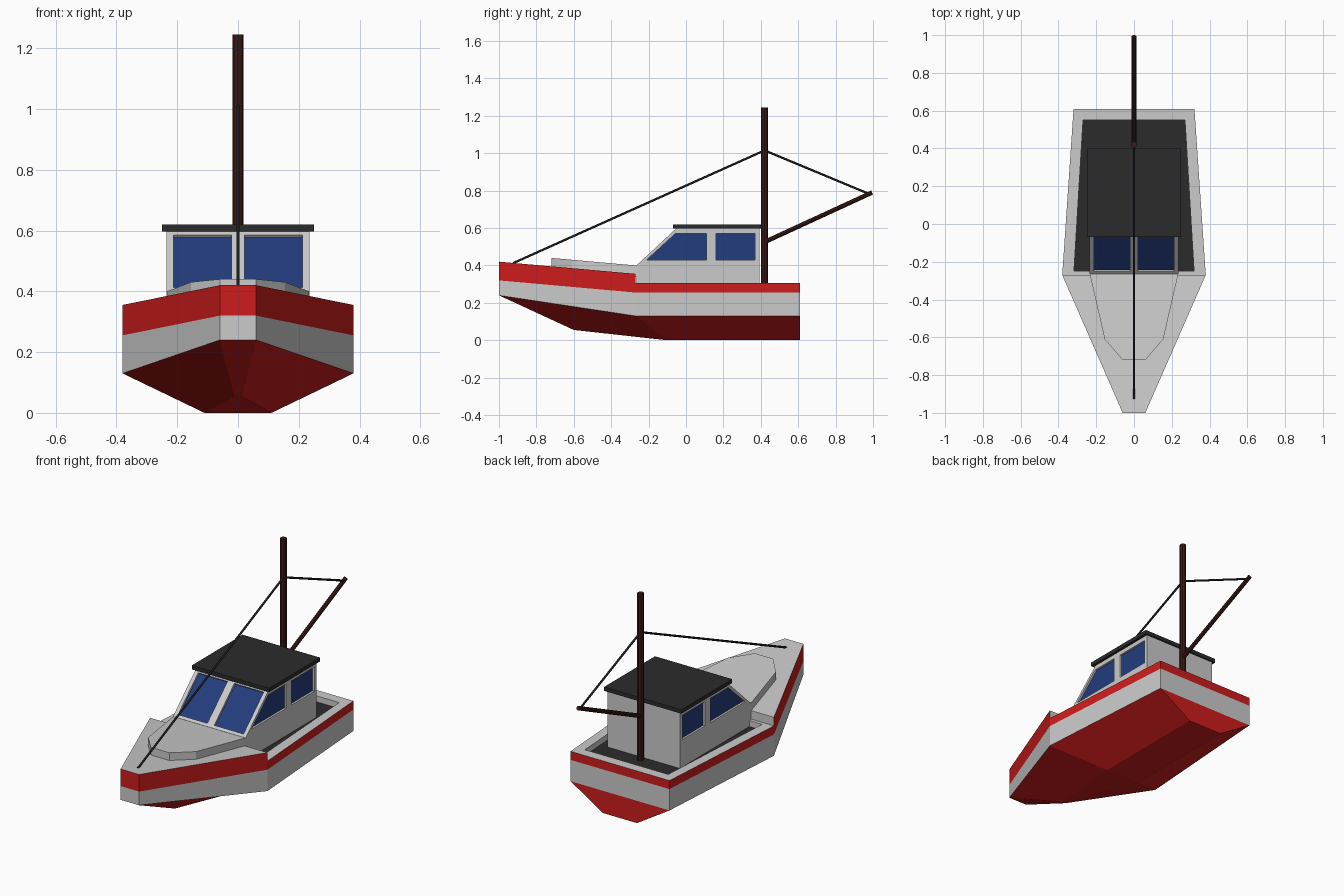
import bpy, bmesh
from mathutils import Vector

if "Cube" in bpy.data.objects:
    bpy.data.objects.remove(bpy.data.objects["Cube"])


def material(name, rgb):
    m = bpy.data.materials.new(name)
    m.diffuse_color = (*rgb, 1)
    m.use_nodes = True
    m.node_tree.nodes["Principled BSDF"].inputs["Base Color"].default_value = m.diffuse_color
    return m


RED = material("red_paint", (0.62, 0.012, 0.012))
DARK = material("dark_deck", (0.024, 0.024, 0.024))
WOOD = material("brown_wood", (0.045, 0.01, 0.008))
GLASS = material("blue_glass", (0.016, 0.045, 0.2))


def build(name, verts, faces, mat=None):
    me = bpy.data.meshes.new(name)
    me.from_pydata([tuple(v) for v in verts], [], faces)
    bm = bmesh.new()
    bm.from_mesh(me)
    bmesh.ops.recalc_face_normals(bm, faces=bm.faces)
    bm.to_mesh(me)
    bm.free()
    ob = bpy.data.objects.new(name, me)
    bpy.context.collection.objects.link(ob)
    if mat:
        me.materials.append(mat)
    return ob


def loft(name, rings, mat=None, closed=True, start=False, end=False):
    """Skin between equal-length rings, with optional end caps."""
    n = len(rings[0])
    faces = [(r * n + i, r * n + (i + 1) % n, (r + 1) * n + (i + 1) % n, (r + 1) * n + i)
             for r in range(len(rings) - 1) for i in range(n if closed else n - 1)]
    if start:
        faces.append(tuple(range(n))[::-1])
    if end:
        faces.append(tuple(range(n * (len(rings) - 1), n * len(rings))))
    return build(name, [v for r in rings for v in r], faces, mat)


def both(half):
    """Mirror a half outline across x into a full outline."""
    return [(-x, y, z) for x, y, z in reversed(half)] + list(half)


def prism(name, poly, direction, near, far, mat=None):
    d = Vector(direction).normalized()
    return loft(name, [[Vector(p) + d * t for p in poly] for t in (near, far)], mat,
                start=True, end=True)


def rod(name, a, b, radius, sides, mat):
    a, b = Vector(a), Vector(b)
    bpy.ops.mesh.primitive_cylinder_add(vertices=sides, radius=radius, depth=(b - a).length,
                                        location=(a + b) / 2)
    ob = bpy.context.object
    ob.rotation_euler = (b - a).to_track_quat('Z', 'Y').to_euler()
    ob.name = name
    ob.data.materials.append(mat)
    return ob


# Hull plan: bow, widest point, stern (half widths)
BOW, MID, STERN = (0.06, -1.0), (0.38, -0.27), (0.32, 0.61)


def outline(zb, zm, zs):
    return both([(*BOW, zb), (*MID, zm), (*STERN, zs)])


# Hull bottom: chine down to the flat keel
chine = outline(0.24, 0.13, 0.13)
keel = both([(0.012, -0.6, 0.055), (0.11, -0.1, 0), (0.11, 0.61, 0)])
build("hull_bottom", chine + keel,
      [(i, (i + 1) % 6, 6 + (i + 1) % 6, 6 + i) for i in range(6)]
      + [(6, 7, 10, 11), (7, 8, 9, 10)], RED)

# White topsides and red rail bands (the bow rail is higher)
band = outline(0.32, 0.255, 0.255)
loft("hull_topsides", [chine, band])
fore = both([(*BOW, 0.42), (*MID, 0.355)])
loft("bow_rail", [band[1:5][:1] + band[2:4] + band[4:5],
                  [fore[0], fore[1], fore[2], fore[3]]], RED, closed=False)
aft_low = [band[1], band[0], band[5], band[4]]
aft_top = [(x, y, 0.305) for x, y, z in aft_low]
loft("stern_rail", [aft_low, aft_top], RED, closed=False)

# Foredeck with its rear step
build("foredeck", fore + [(MID[0], MID[1], 0.305), (-MID[0], MID[1], 0.305)],
      [(0, 1, 2, 3), (0, 3, 4, 5)])

# Gunwale cap, inner wall and sunken deck
inner = [(-0.318, -0.25), (-0.27, 0.55), (0.27, 0.55), (0.318, -0.25)]
floor = [(x, y, 0.27) for x, y in inner]
loft("gunwale", [aft_top, [(x, y, 0.305) for x, y in inner], floor])
build("deck", floor, [(0, 1, 2, 3)], DARK)

# Raised trunk on the foredeck, sloping toward the cabin
trunk = [(0.06, -0.72), (0.155, -0.61), (0.235, -0.262)]
loft("foredeck_trunk", [both([(x, y, 0.34) for x, y in trunk]),
                        both([(x, y, 0.40 - (y + 0.27) * 0.089) for x, y in trunk])], end=True)

# Cabin from its side profile
profile = [(-0.265, 0.27), (-0.265, 0.40), (-0.05, 0.60), (0.392, 0.60), (0.392, 0.27)]
cabin = prism("cabin", [(0, y, z) for y, z in profile], (1, 0, 0), -0.235, 0.235)


def slope(x, z):
    return (x, -0.265 + (z - 0.40) * 1.075, z)


# Recessed windows: pockets cut in the cabin with a glass pane in each
side_panes = [[(-0.21, 0.43), (0.11, 0.43), (0.11, 0.572), (-0.055, 0.572)],
              [(0.16, 0.43), (0.37, 0.43), (0.37, 0.572), (0.16, 0.572)]]
windows = []
for s in (-1, 1):
    for pane in side_panes:
        windows.append(([(s * 0.235, y, z) for y, z in pane], (s, 0, 0)))
    windows.append(([slope(s * x, z) for x, z in
                     ((0.022, 0.412), (0.212, 0.412), (0.212, 0.586), (0.022, 0.586))],
                    (0, -0.2, 0.215)))
for i, (poly, d) in enumerate(windows):
    cutter = prism("window_cutter", poly, d, -0.015, 0.03)
    cutter.hide_render = True
    mod = cabin.modifiers.new("window_pocket", 'BOOLEAN')
    mod.operation = 'DIFFERENCE'
    mod.solver = 'EXACT'
    mod.object = cutter
    cutter.hide_set(True)
    prism("window_glass", poly, d, -0.02, -0.012, GLASS)

# Roof slab
prism("roof", [(-0.25, -0.07, 0), (0.25, -0.07, 0), (0.25, 0.40, 0), (-0.25, 0.40, 0)],
      (0, 0, 1), 0.597, 0.62, DARK)

# Mast, boom and stays
rod("mast", (0, 0.42, 0.27), (0, 0.42, 1.245), 0.018, 8, WOOD)
rod("boom", (0, 0.42, 0.525), (0, 0.995, 0.79), 0.012, 8, WOOD)
rod("bow_stay", (0, 0.42, 1.015), (0, -0.925, 0.412), 0.006, 6, DARK)
rod("boom_stay", (0, 0.42, 1.015), (0, 0.98, 0.782), 0.006, 6, DARK)
